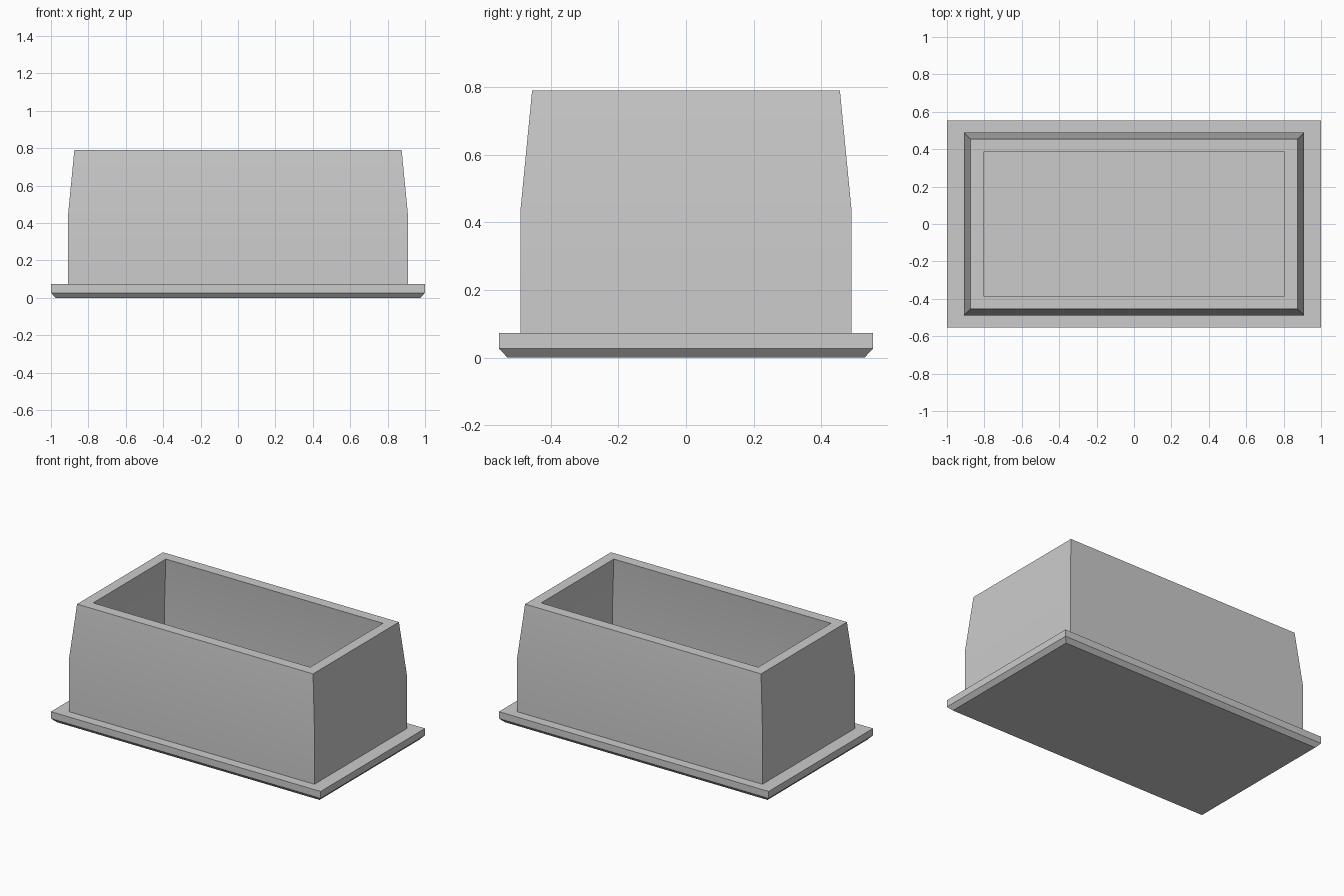
import bpy
import bmesh
import math

if "Cube" in bpy.data.objects:
    bpy.data.objects.remove(bpy.data.objects["Cube"])

# Plain grey material
grey = bpy.data.materials.new("plain_grey")
grey.use_nodes = True
colour = (0.6, 0.6, 0.6, 1)
grey.diffuse_color = colour
bsdf = next(n for n in grey.node_tree.nodes if n.type == 'BSDF_PRINCIPLED')
bsdf.inputs["Base Color"].default_value = colour


def loft(name, sections, closed=False):
    """Join rectangular sections (half x, half y, z); capped or closed on itself."""
    bm = bmesh.new()
    rings = [[bm.verts.new((sx * hx, sy * hy, z))
              for sx, sy in ((-1, -1), (1, -1), (1, 1), (-1, 1))]
             for hx, hy, z in sections]
    pairs = list(zip(rings, rings[1:]))
    if closed:
        pairs.append((rings[-1], rings[0]))
    else:
        bm.faces.new(rings[0])
        bm.faces.new(rings[-1])
    for low, high in pairs:
        for i in range(4):
            j = (i + 1) % 4
            bm.faces.new((low[i], low[j], high[j], high[i]))
    bmesh.ops.recalc_face_normals(bm, faces=bm.faces)
    mesh = bpy.data.meshes.new(name)
    bm.to_mesh(mesh)
    bm.free()
    mesh.materials.append(grey)
    obj = bpy.data.objects.new(name, mesh)
    bpy.context.collection.objects.link(obj)
    bpy.ops.object.select_all(action='DESELECT')
    obj.select_set(True)
    bpy.context.view_layer.objects.active = obj
    bpy.ops.object.shade_smooth_by_angle(angle=math.radians(30))
    return obj


# Base plate with chamfered underside, its top is the floor of the box
loft("base_plate", [(0.975, 0.528, 0), (1, 0.553, 0.027), (1, 0.553, 0.073)])

# Hollow walls: up the outside, over the rim, down the inside
wall = 0.07
outer = [(0.91, 0.49, 0.06), (0.91, 0.49, 0.43), (0.875, 0.455, 0.79)]
inner = [(x - wall, y - wall, z) for x, y, z in reversed(outer)]
loft("box_walls", outer + inner, closed=True)
